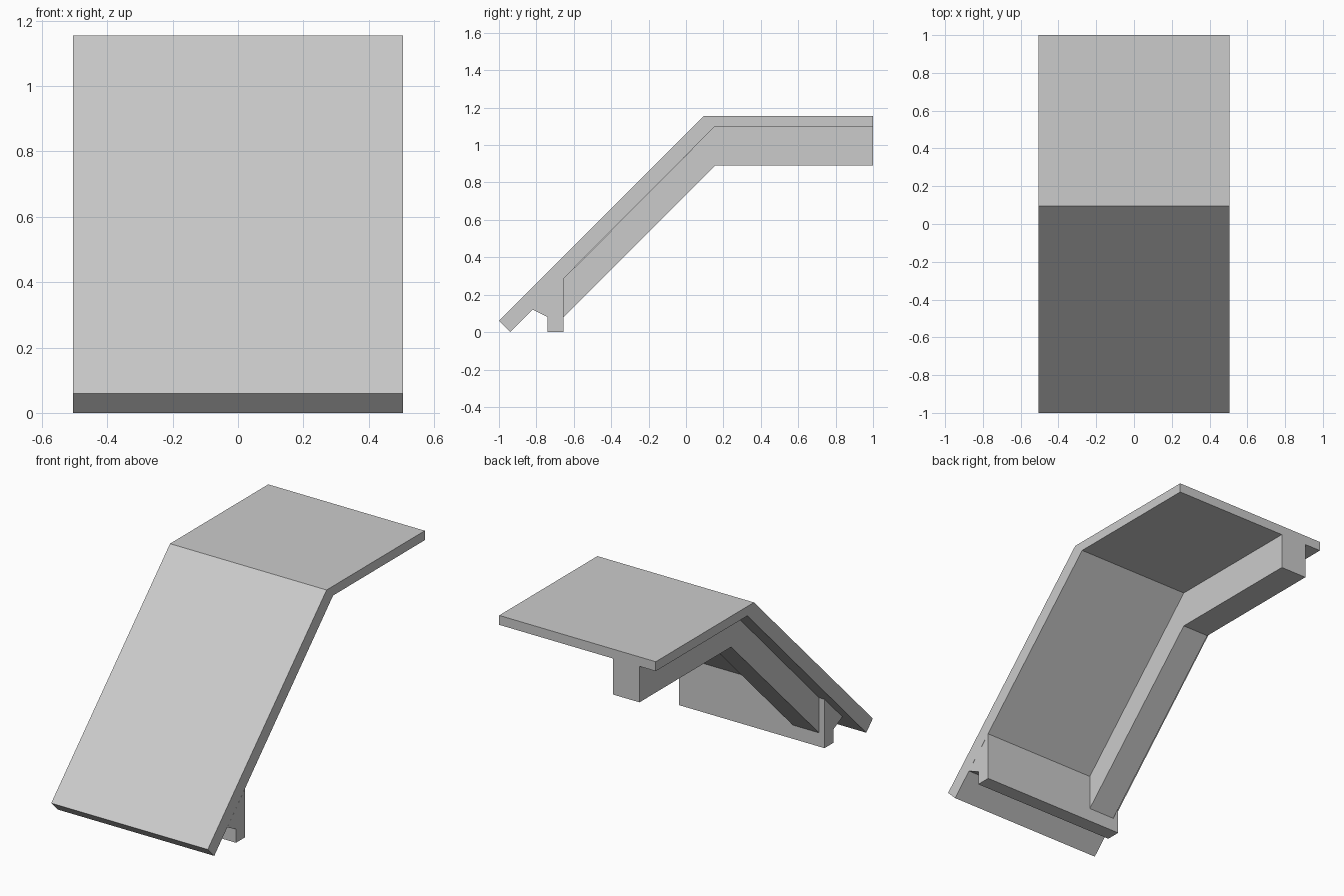
import bpy
import bmesh

if "Cube" in bpy.data.objects:
    bpy.data.objects.remove(bpy.data.objects["Cube"], do_unlink=True)

grey = bpy.data.materials.new("plain grey")
grey.use_nodes = True
grey.diffuse_color = (0.6, 0.6, 0.6, 1)
grey.node_tree.nodes["Principled BSDF"].inputs["Base Color"].default_value = grey.diffuse_color


def extrude_profile(name, profile, x_min, x_max):
    """Extrude a side (y, z) profile across the width."""
    bm = bmesh.new()
    face = bm.faces.new([bm.verts.new((x_min, y, z)) for y, z in profile])
    result = bmesh.ops.extrude_face_region(bm, geom=[face])
    moved = [v for v in result["geom"] if isinstance(v, bmesh.types.BMVert)]
    bmesh.ops.translate(bm, verts=moved, vec=(x_max - x_min, 0, 0))
    bmesh.ops.recalc_face_normals(bm, faces=bm.faces)
    mesh = bpy.data.meshes.new(name)
    bm.to_mesh(mesh)
    bm.free()
    mesh.materials.append(grey)
    obj = bpy.data.objects.new(name, mesh)
    bpy.context.collection.objects.link(obj)
    return obj


half = 0.505

# Bent plate: sloping ramp and level landing
extrude_profile("ramp_plate", [(-1, 0.06), (0.095, 1.155), (1, 1.155), (1, 1.1),
                               (0.155, 1.1), (-0.94, 0)], -half, half)

# Cross wall at the foot, with a small sloped bracket in front
extrude_profile("foot_wall", [(-0.82, 0.12), (-0.74, 0.08), (-0.74, 0),
                              (-0.655, 0), (-0.655, 0.285)], -0.435, half)

# Single offset beam following the underside
extrude_profile("support_beam", [(-0.655, 0.285), (0.155, 1.1), (1, 1.1), (1, 0.89),
                                 (0.155, 0.89), (-0.655, 0.08)], -0.4, -0.23)
